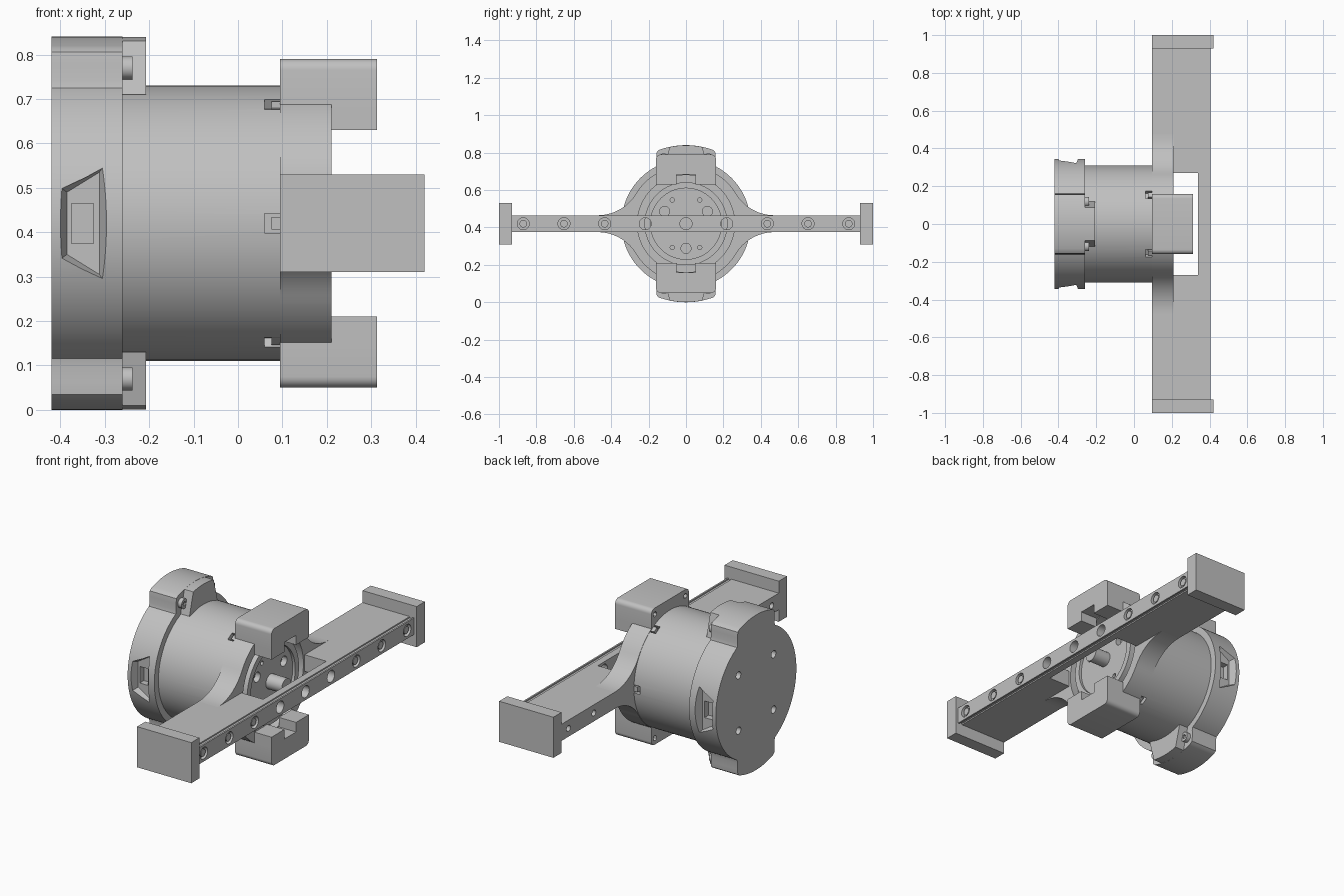
import bpy
import bmesh
from math import sin, cos, pi, radians, sqrt, atan2
from mathutils import Matrix, Vector

if "Cube" in bpy.data.objects:
    bpy.data.objects.remove(bpy.data.objects["Cube"], do_unlink=True)

AXIS_Z = 0.42      # height of the motor axis, which runs along x
BACK, FRONT = 0.095, 0.21

grey = bpy.data.materials.new("plain_grey")
grey.use_nodes = True
grey.diffuse_color = (0.53, 0.53, 0.53, 1)
grey.node_tree.nodes["Principled BSDF"].inputs["Base Color"].default_value = (0.53, 0.53, 0.53, 1)


# --- helpers: shapes are built around the axis, then lifted into place ---
def loft(bm, a, b):
    va = [bm.verts.new(p) for p in a]
    vb = [bm.verts.new(p) for p in b]
    n = len(va)
    faces = [bm.faces.new(va), bm.faces.new(vb[::-1])]
    faces += [bm.faces.new((va[i], vb[i], vb[(i + 1) % n], va[(i + 1) % n])) for i in range(n)]
    bmesh.ops.recalc_face_normals(bm, faces=faces)


def prism(bm, pts, x0, x1):
    loft(bm, [(x0, y, z) for y, z in pts], [(x1, y, z) for y, z in pts])


def circle(r, n, y=0, z=0):
    return [(y + r * cos(2 * pi * i / n), z + r * sin(2 * pi * i / n)) for i in range(n)]


def rod(bm, r, x0, x1, y=0, z=0, n=24):
    prism(bm, circle(r, n, y, z), x0, x1)


def box(bm, x, y, z, turn=0):
    m = Matrix.Translation([(a + b) / 2 for a, b in (x, y, z)])
    s = Matrix.Diagonal([b - a for a, b in (x, y, z)] + [1])
    bmesh.ops.create_cube(bm, size=1, matrix=Matrix.Rotation(turn, 4, 'X') @ m @ s)


def make(name, bm):
    bmesh.ops.translate(bm, verts=bm.verts, vec=(0, 0, AXIS_Z))
    me = bpy.data.meshes.new(name)
    bm.to_mesh(me)
    bm.free()
    ob = bpy.data.objects.new(name, me)
    bpy.context.collection.objects.link(ob)
    me.materials.append(grey)
    return ob


def activate(ob):
    bpy.ops.object.select_all(action='DESELECT')
    ob.select_set(True)
    bpy.context.view_layer.objects.active = ob


def cut(ob, bm):
    cutter = make("cutter", bm)
    cutter.hide_render = True
    mod = ob.modifiers.new("cut", 'BOOLEAN')
    mod.operation, mod.solver, mod.object = 'DIFFERENCE', 'EXACT', cutter
    activate(ob)
    bpy.ops.object.modifier_apply(modifier=mod.name)
    bpy.data.objects.remove(cutter, do_unlink=True)


def smooth(ob):
    activate(ob)
    bpy.ops.object.shade_smooth_by_angle(angle=radians(30))


# --- motor body with six clip pockets ---
bm = bmesh.new()
rod(bm, 0.31, -0.3, 0.11, n=96)
body = make("motor_body", bm)
slots, clips = bmesh.new(), bmesh.new()
for i in range(6):
    box(slots, (0.06, BACK), (0.285, 0.33), (-0.022, 0.022), i * pi / 3)
    box(clips, (0.075, 0.1), (0.28, 0.308), (-0.014, 0.014), i * pi / 3)
cut(body, slots)
smooth(body)
make("clips", clips)


# --- rear cap: a disc that swells into a lug at top and bottom ---
def cap_radius(a):
    off = abs(abs(atan2(sin(a), cos(a))) - pi / 2)
    t = min(max((radians(28) - off) / radians(7), 0), 1)
    return 0.345 + 0.075 * t * t * (3 - 2 * t)


angles = [2 * pi * i / 180 for i in range(180)]
bm = bmesh.new()
prism(bm, [(cap_radius(a) * cos(a), cap_radius(a) * sin(a)) for a in angles], -0.42, -0.26)
cap = make("rear_cap", bm)

# side pockets with a deeper window, and four rear holes
pockets, windows = bmesh.new(), bmesh.new()
for s in (-1, 1):
    def trapezoid(x0, x1, h0, h1, y):
        return [(x0, s * y, -h0), (x1, s * y, -h1), (x1, s * y, h1), (x0, s * y, h0)]
    loft(pockets, trapezoid(-0.405, -0.29, 0.085, 0.145, 0.36), trapezoid(-0.385, -0.312, 0.07, 0.115, 0.305))
    box(windows, (-0.375, -0.325), sorted((s * 0.27, s * 0.32)), (-0.045, 0.045))
    for t in (-1, 1):
        rod(windows, 0.02, -0.45, -0.38, s * 0.15, t * 0.15)
cut(cap, pockets)
cut(cap, windows)
smooth(cap)

# raised centre of each lug, with a screw on either side
lugs, screws = bmesh.new(), bmesh.new()
for s in (-1, 1):
    top = [(0.4195 * sin(radians(d)), s * 0.4195 * cos(radians(d))) for d in range(-12, 13, 3)]
    inner = [(0.12, s * 0.29), (-0.12, s * 0.29)]
    loft(lugs, [(-0.3, y, z) for y, z in top + inner], [(-0.207, y, z) for y, z in top + inner])
    for t in (-1, 1):
        rod(screws, 0.026, -0.28, -0.238, t * 0.118, s * 0.35)
smooth(make("cap_lugs", lugs))
head = make("cap_screws", screws)
bm = bmesh.new()
for s in (-1, 1):
    for t in (-1, 1):
        rod(bm, 0.012, -0.246, -0.22, t * 0.118, s * 0.35, 6)
cut(head, bm)
smooth(head)

# --- mounting ring, flaring into the crossbar with concave fillets ---
R, HALF, F = 0.312, 0.045, 0.24
cz = HALF + F
cy = sqrt((R + F) ** 2 - cz ** 2)
start = atan2(cz, cy)
quarter = [(R * cos(a), R * sin(a)) for a in [pi / 2 + (start - pi / 2) * i / 20 for i in range(21)]]
for i in range(1, 15):
    a = pi + start + (pi / 2 - start) * i / 14
    quarter.append((cy + F * cos(a), cz + F * sin(a)))
half = quarter + [(y, -z) for y, z in quarter[::-1]]
bm = bmesh.new()
prism(bm, half + [(-y, z) for y, z in half[-2:0:-1]], BACK, FRONT)
ring = make("mounting_ring", bm)
bm = bmesh.new()
rod(bm, 0.26, 0.165, 0.3, n=72)
cut(ring, bm)
smooth(ring)

# motor face with bolt holes
bm = bmesh.new()
rod(bm, 0.222, 0.1, FRONT, n=72)
core = make("motor_face", bm)
bm = bmesh.new()
rod(bm, 0.19, 0.195, 0.3, n=72)
cut(core, bm)
bm = bmesh.new()
for i in range(3):
    a = radians(30 + 120 * i)
    rod(bm, 0.027, 0.15, 0.3, 0.132 * cos(a), 0.132 * sin(a))
for y in (-0.073, 0.073):
    for z in (-0.127, 0.127):
        rod(bm, 0.012, 0.15, 0.3, y, z, 12)
cut(core, bm)
smooth(core)

bm = bmesh.new()
rod(bm, 0.04, 0.18, 0.29, n=32)
smooth(make("motor_shaft", bm))

# --- crossbar with a window for the shaft, edge grooves and screw holes ---
bm = bmesh.new()
box(bm, (BACK, 0.405), (-0.94, 0.94), (-HALF, HALF))
bar = make("crossbar", bm)
bm = bmesh.new()
box(bm, (0, 0.34), (-0.27, 0.27), (-0.2, 0.2))
for s in (-1, 1):
    box(bm, (0.378, 0.396), (-0.93, 0.93), sorted((s * 0.038, s * 0.06)))
cut(bar, bm)
holes, heads = bmesh.new(), bmesh.new()
for i in range(-4, 5):
    y = i * 0.2175
    through = abs(i) < 2
    rod(holes, 0.032, 0.3 if through else 0.385, 0.43, y)
    if not through:
        rod(heads, 0.02, 0.37, 0.4, y)
        rod(holes, 0.016, 0.05, 0.15, y)
cut(bar, holes)
smooth(bar)
smooth(make("bar_screws", heads))

# --- end plates ---
for s, side in ((-1, "right"), (1, "left")):
    bm = bmesh.new()
    box(bm, (BACK, 0.42), sorted((s * 0.93, s)), (-0.11, 0.11))
    make(side + "_end_plate", bm)

# --- clamps above and below, each with a notched front lip ---
for s, side in ((1, "upper"), (-1, "lower")):
    corner = [(0.135 + 0.025 * sin(radians(d)), 0.345 + 0.025 * cos(radians(d))) for d in range(0, 91, 15)]
    half = corner + [(0.16, 0.262)]
    pts = half + [(-y, z) for y, z in half[::-1]]
    bm = bmesh.new()
    prism(bm, [(y, s * z) for y, z in pts], BACK, 0.313)
    clamp = make(side + "_clamp", bm)
    bm = bmesh.new()
    for t in (-1, 1):
        rod(bm, 0.014, 0.05, 0.14, t * 0.13, s * 0.335, 12)
    cut(clamp, bm)
    smooth(clamp)
    bm = bmesh.new()
    for t in (-1, 1):
        box(bm, (FRONT, 0.313), sorted((t * 0.05, t * 0.16)), sorted((s * 0.21, s * 0.27)))
    make(side + "_clamp_lip", bm)
